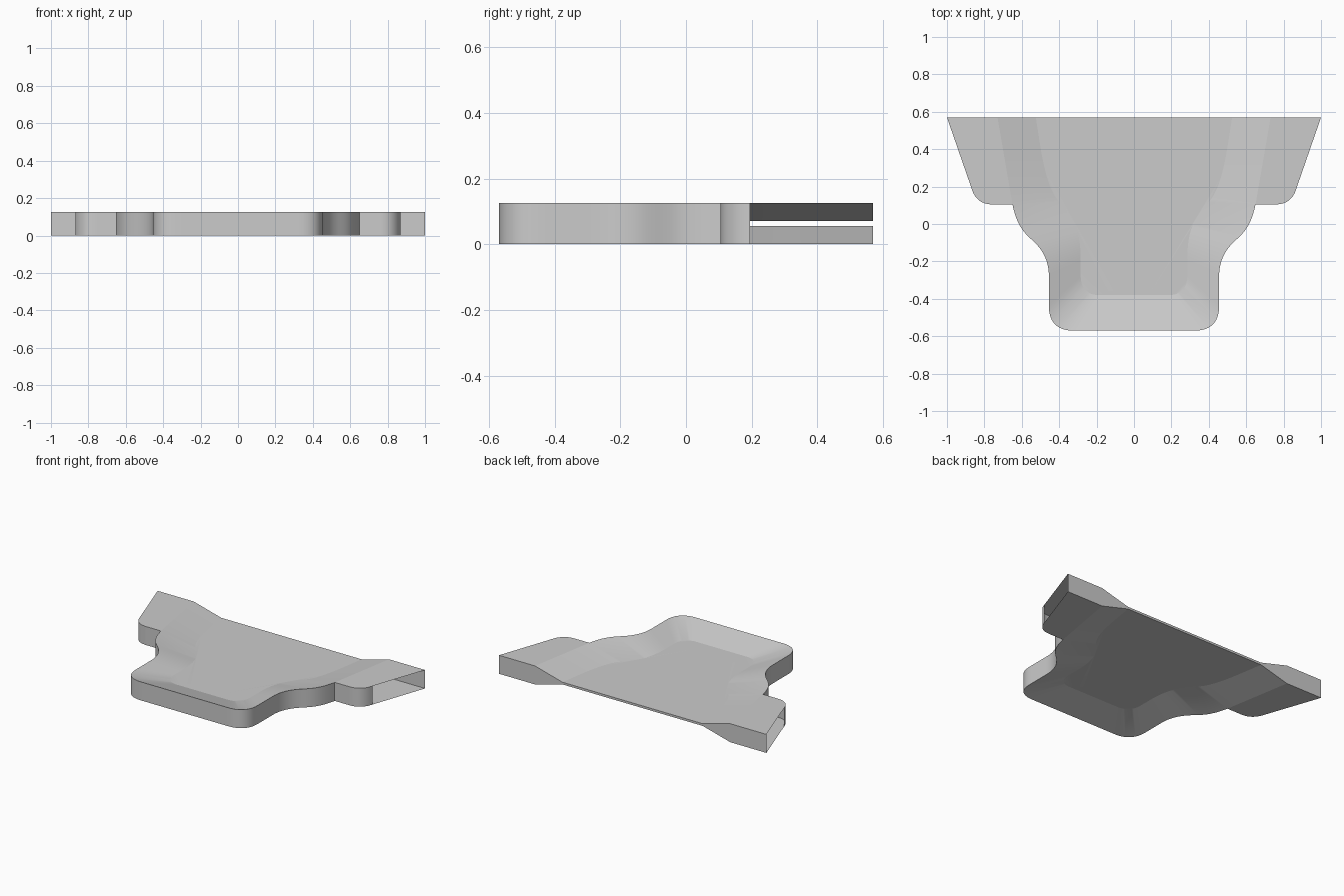
import bpy, bmesh, math
from mathutils import Vector
from mathutils.geometry import interpolate_bezier

cube = bpy.data.objects.get("Cube")
if cube:
    bpy.data.objects.remove(cube, do_unlink=True)

HALF, WEB, BACK, FRONT = 0.0625, 0.0075, 0.57, -0.57
STEPS = 12

def line(a, b):
    return [Vector(a).lerp(Vector(b), i / STEPS) for i in range(STEPS + 1)]

def curve(*p):
    pts = [Vector((x, y, 0)) for x, y in p]
    return [v.xy for v in interpolate_bezier(*pts, STEPS + 1)]

def join(*parts):
    out = list(parts[0])
    for p in parts[1:]:
        out += p[1:]
    return out

# Rim line: inner edge of the wing, waist curve, side and front corner
wing_edge = line((.73, BACK), (.65, .105))
rim_outer = join(
    curve((.65, .105), (.625, -.01), (.59, -.045), (.54, -.09)),
    curve((.54, -.09), (.485, -.14), (.455, -.2), (.455, -.28)),
    line((.455, -.28), (.455, -.44)),
    curve((.455, -.44), (.455, -.525), (.41, FRONT), (.325, FRONT)),
    line((.325, FRONT), (0, FRONT)))
rim = join(wing_edge, rim_outer)

# Edge of the sunken floor, matched point for point to the rim
floor = join(
    curve((.525, BACK), (.5, .42), (.48, .22), (.41, .13)),
    curve((.41, .13), (.37, .08), (.33, .04), (.305, -.03)),
    curve((.305, -.03), (.29, -.08), (.285, -.13), (.285, -.2)),
    line((.285, -.2), (.285, -.28)),
    curve((.285, -.28), (.285, -.34), (.25, -.38), (.19, -.38)),
    line((.19, -.38), (0, -.38)))

# Rounded outer edge of the wing; its slanted end stays open
wing_outer = join(line((.65, .105), (.76, .105)),
                  curve((.76, .105), (.82, .105), (.855, .14), (.87, .195)))
tip = Vector((1, BACK))

bm = bmesh.new()

def face(points):
    return bm.faces.new([bm.verts.new(p) for p in points])

def at(p, z):
    return (p.x, p.y, z)

def wall(path, heights):
    for a, b, ha, hb in zip(path, path[1:], heights, heights[1:]):
        face([at(a, 0), at(b, 0), at(b, hb), at(a, ha)])

# Sloped border, floor and flat wing
for i in range(len(rim) - 1):
    face([at(rim[i], HALF), at(rim[i + 1], HALF),
          at(floor[i + 1], WEB), at(floor[i], WEB)])
floor_face = face([at(p, WEB) for p in floor] + [(0, BACK, WEB)])
face([at(p, HALF) for p in join(wing_edge, wing_outer)] + [at(tip, HALF)])

# Outer walls and closed back
wall(rim_outer, [HALF] * len(rim_outer))
wall(wing_outer, [HALF] * len(wing_outer))
wall([tip, rim[0], floor[0], Vector((0, BACK))], [HALF, HALF, WEB, WEB])

bmesh.ops.remove_doubles(bm, verts=bm.verts, dist=0.0005)
bmesh.ops.recalc_face_normals(bm, faces=bm.faces)
if floor_face.normal.z < 0:
    bmesh.ops.reverse_faces(bm, faces=bm.faces)

mesh = bpy.data.meshes.new("recessed_plate")
bm.to_mesh(mesh)
bm.free()
plate = bpy.data.objects.new("recessed_plate", mesh)
bpy.context.collection.objects.link(plate)
plate.location.z = HALF

# Plain grey finish
grey = bpy.data.materials.new("light_grey")
grey.use_nodes = True
grey.diffuse_color = (.6, .6, .6, 1)
grey.node_tree.nodes["Principled BSDF"].inputs["Base Color"].default_value = (.6, .6, .6, 1)
mesh.materials.append(grey)

# Left and right, top and bottom are mirrored
bpy.ops.object.select_all(action='DESELECT')
plate.select_set(True)
bpy.context.view_layer.objects.active = plate
bpy.ops.object.shade_smooth_by_angle(angle=math.radians(13))
mirror = plate.modifiers.new("mirror", 'MIRROR')
mirror.use_axis = (True, False, True)
mirror.merge_threshold = 0.0005
